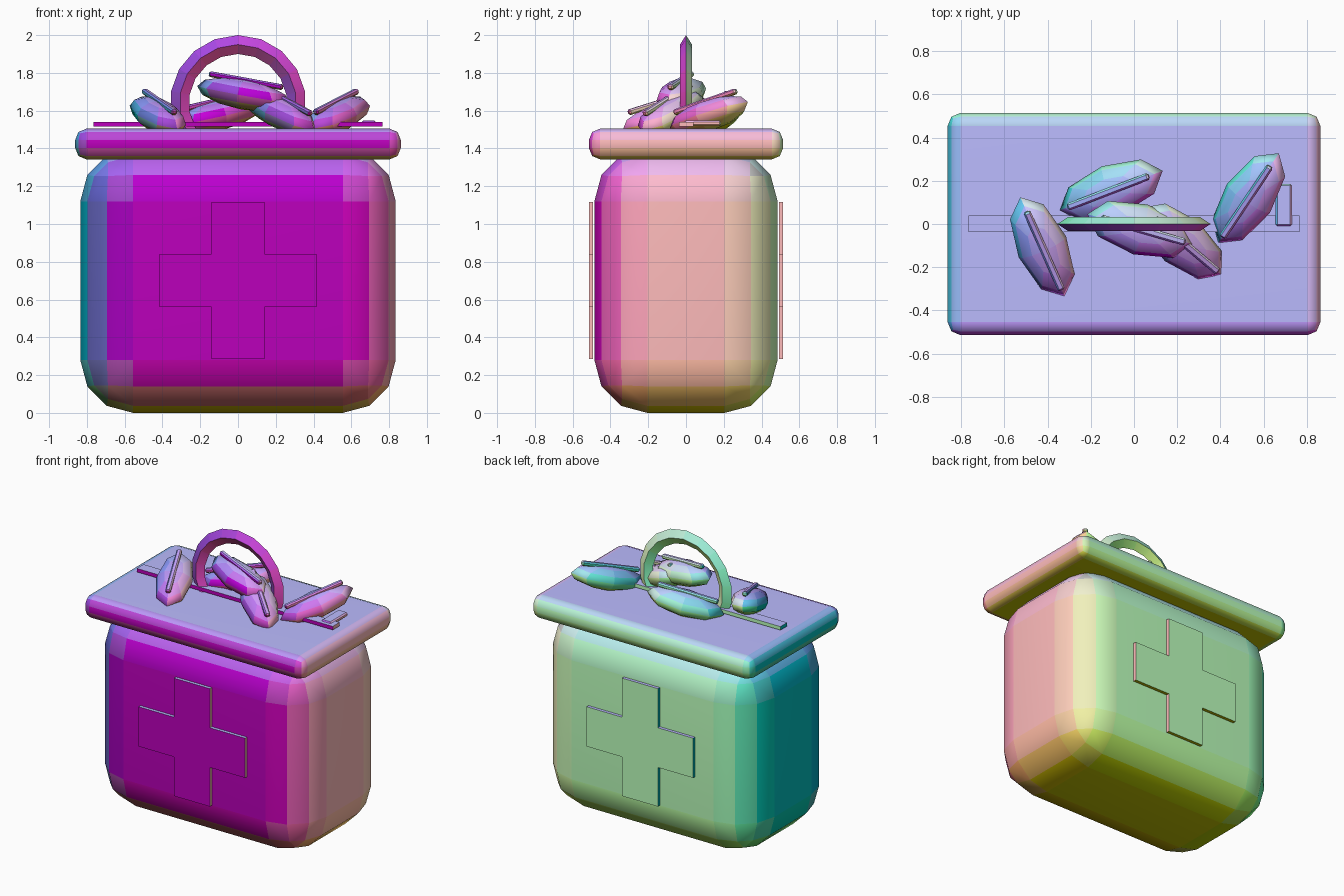
import bpy, bmesh
from math import radians
from mathutils import Matrix, Vector

if "Cube" in bpy.data.objects:
    bpy.data.objects.remove(bpy.data.objects["Cube"])


def tint(normal):
    # Colour that follows the direction a face looks in, shared between parts
    key = tuple(round((c * 0.5 + 0.5) * 16) for c in normal)
    name = "tint_%d_%d_%d" % key
    mat = bpy.data.materials.get(name)
    if mat is None:
        mat = bpy.data.materials.new(name)
        mat.diffuse_color = (key[0] / 16, key[1] / 16, key[2] / 16, 1)
        mat.use_nodes = True
        mat.node_tree.nodes["Principled BSDF"].inputs["Base Color"].default_value = mat.diffuse_color
    return mat


def make(name, bm, angle=30):
    bmesh.ops.recalc_face_normals(bm, faces=bm.faces)
    bm.normal_update()
    mesh = bpy.data.meshes.new(name)
    slots = {}
    for f in bm.faces:
        mat = tint(f.normal)
        if mat.name not in slots:
            slots[mat.name] = len(slots)
            mesh.materials.append(mat)
        f.material_index = slots[mat.name]
    bm.to_mesh(mesh)
    bm.free()
    ob = bpy.data.objects.new(name, mesh)
    bpy.context.collection.objects.link(ob)
    bpy.ops.object.select_all(action='DESELECT')
    bpy.context.view_layer.objects.active = ob
    ob.select_set(True)
    bpy.ops.object.shade_smooth_by_angle(angle=radians(angle))
    return ob


def box(name, lo, hi, bevel=0, segments=1, angle=30, place=Matrix()):
    lo, hi = Vector(lo), Vector(hi)
    bm = bmesh.new()
    bmesh.ops.create_cube(bm, size=1)
    bmesh.ops.scale(bm, vec=hi - lo, verts=bm.verts)
    bmesh.ops.translate(bm, vec=(lo + hi) / 2, verts=bm.verts)
    if bevel:
        bmesh.ops.bevel(bm, geom=bm.edges[:], offset=bevel, segments=segments,
                        profile=0.5, affect='EDGES')
    bm.transform(place)
    return make(name, bm, angle)


# Rounded body and bevelled lid, their flat panels kept evenly shaded
body = box("body", (-0.835, -0.485, 0), (0.835, 0.485, 1.40), 0.28, 3, 60)
lid = box("lid", (-0.862, -0.514, 1.342), (0.862, 0.514, 1.505), 0.06, 2, 60)
for ob in (body, lid):
    ob.modifiers.new("even_shading", 'WEIGHTED_NORMAL').keep_sharp = True

# Zip strip and its pull
box("zip_strip", (-0.765, -0.036, 1.515), (0.765, 0.04, 1.54))
box("zip_pull", (0.655, -0.01, 1.518), (0.73, 0.185, 1.548), 0.008)

# Thin crosses on front and back
for name, y in (("front_cross", -0.514), ("back_cross", 0.492)):
    a, b = 0.14, 0.416
    outline = [(a, a), (a, b), (-a, b), (-a, a), (-b, a), (-b, -a),
               (-a, -a), (-a, -b), (a, -b), (a, -a), (b, -a), (b, a)]
    bm = bmesh.new()
    face = bm.faces.new([bm.verts.new((x, y, z + 0.70)) for x, z in outline])
    out = bmesh.ops.extrude_face_region(bm, geom=[face])
    bmesh.ops.translate(bm, vec=(0, 0.022, 0),
                        verts=[v for v in out["geom"] if isinstance(v, bmesh.types.BMVert)])
    make(name, bm)

# Ring handle with a diamond section, lower part sunk into the lid
bm = bmesh.new()
section = [(0.36, 0), (0.31, 0.032), (0.26, 0), (0.31, -0.032)]
verts = [bm.verts.new((0, y, r)) for r, y in section]
edges = [bm.edges.new((verts[i], verts[(i + 1) % 4])) for i in range(4)]
bmesh.ops.spin(bm, geom=verts + edges, cent=(0, 0, 0), axis=(0, 1, 0),
               angle=radians(360), steps=18)
bmesh.ops.remove_doubles(bm, verts=bm.verts, dist=0.0005)
bmesh.ops.translate(bm, vec=(0, 0, 1.64), verts=bm.verts)
make("handle", bm)

# Leaves: flattened spheres with a midrib; (centre, heading of raised end, tilt)
leaves = {
    "left_leaf": ((-0.424, -0.105, 1.575), 114, 16),
    "back_leaf": ((-0.105, 0.155, 1.575), 21, 12),
    "top_leaf": ((0.03, -0.025, 1.685), 164, 10),
    "front_leaf": ((0.22, -0.08, 1.59), 140, 22),
    "right_leaf": ((0.53, 0.12, 1.575), 56, 16),
}
for name, (centre, heading, tilt) in leaves.items():
    place = (Matrix.Translation(centre) @ Matrix.Rotation(radians(heading), 4, 'Z')
             @ Matrix.Rotation(radians(-tilt), 4, 'Y'))
    bm = bmesh.new()
    bmesh.ops.create_uvsphere(bm, u_segments=8, v_segments=6, radius=1)
    bmesh.ops.scale(bm, vec=(0.26, 0.12, 0.08), verts=bm.verts)
    bm.transform(place)
    make(name, bm, 80)
    box(name + "_midrib", (-0.205, -0.017, 0.06), (0.205, 0.017, 0.09), 0.008, place=place)
